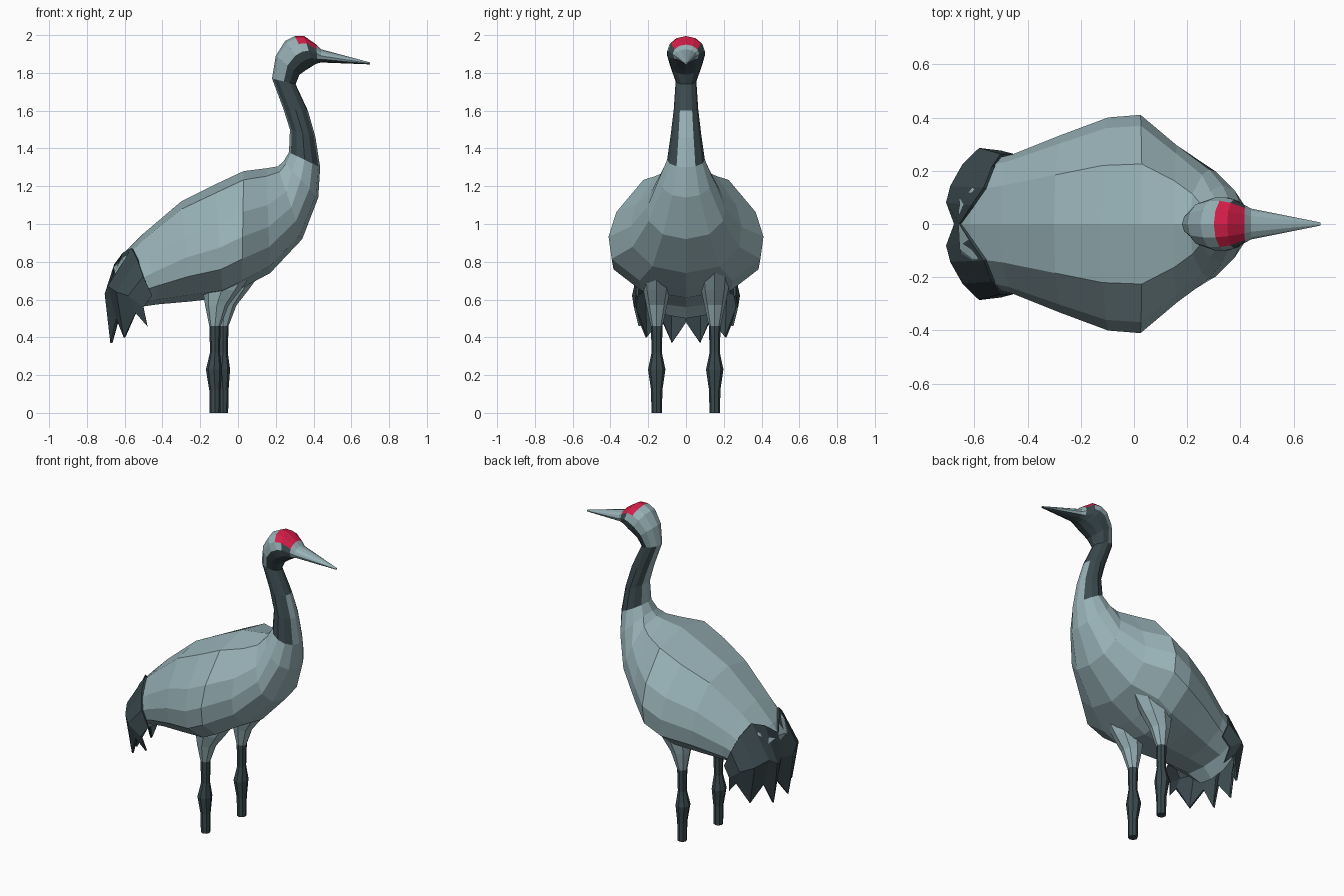
import bpy
import bmesh
import math
from mathutils import Vector

cube = bpy.data.objects.get("Cube")
if cube:
    bpy.data.objects.remove(cube, do_unlink=True)


def make_material(name, rgb):
    mat = bpy.data.materials.new(name)
    mat.use_nodes = True
    mat.diffuse_color = (*rgb, 1)
    mat.node_tree.nodes["Principled BSDF"].inputs["Base Color"].default_value = (*rgb, 1)
    return mat


PALE, DARK, RED = 0, 1, 2
MATERIALS = [make_material("pale grey plumage", (0.31, 0.44, 0.47)),
             make_material("dark slate plumage", (0.042, 0.066, 0.075)),
             make_material("red crown", (0.66, 0.013, 0.065))]


def make_object(name, verts, faces, colors):
    mesh = bpy.data.meshes.new(name)
    mesh.from_pydata(verts, [], faces)
    for mat in MATERIALS:
        mesh.materials.append(mat)
    for poly, color in zip(mesh.polygons, colors):
        poly.material_index = color
    bm = bmesh.new()
    bm.from_mesh(mesh)
    bmesh.ops.recalc_face_normals(bm, faces=bm.faces[:])
    bm.to_mesh(mesh)
    bm.free()
    obj = bpy.data.objects.new(name, mesh)
    bpy.context.collection.objects.link(obj)
    return obj


def loft(name, loops, color_rule):
    """Skin closed loops of equal size, cap both ends; color_rule(ring, segment)."""
    n = len(loops[0])
    verts = [v for loop in loops for v in loop]
    faces, colors = [], []
    for r in range(len(loops) - 1):
        for s in range(n):
            a, b = r * n + s, r * n + (s + 1) % n
            faces.append((a, b, b + n, a + n))
            colors.append(color_rule(r, s))
    faces += [tuple(reversed(range(n))), tuple(range(len(verts) - n, len(verts)))]
    colors += [color_rule(0, 0), color_rule(len(loops) - 2, 0)]
    return make_object(name, verts, faces, colors)


# Half cross-sections from top to bottom: (width, height)
BODY_SECTION = [(0, 1), (.55, .85), (.9, .3), (1, -.12), (.96, -.5), (.6, -.87), (0, -1)]
ROUND_SECTION = [(math.sin(i * math.pi / 6), math.cos(i * math.pi / 6)) for i in range(7)]


def profile_ring(top_x, top_z, low_x, low_z, half_width, section):
    top, low = Vector((top_x, 0, top_z)), Vector((low_x, 0, low_z))
    mid, up = (top + low) / 2, (top - low) / 2
    side = [mid + up * h + Vector((0, half_width * w, 0)) for w, h in section]
    return side + [Vector((p.x, -p.y, p.z)) for p in reversed(side[1:-1])]


# Body, neck, head and beak: top point, bottom point, half width
body_rings = [
    (-.66, .77, -.59, .50, .17), (-.615, .835, -.53, .56, .235), (-.50, .95, -.42, .575, .262),
    (-.30, 1.12, -.25, .59, .335), (-.12, 1.21, -.08, .61, .40), (.03, 1.28, .02, .66, .41),
    (.15, 1.295, .17, .74, .295), (.21, 1.305, .34, .92, .205)]
neck_rings = [
    (.24, 1.33, .425, 1.14, .145), (.27, 1.38, .435, 1.30, .10), (.275, 1.5, .41, 1.46, .08),
    (.24, 1.61, .37, 1.60, .065), (.18, 1.77, .305, 1.74, .055), (.20, 1.89, .325, 1.79, .085),
    (.25, 1.97, .36, 1.815, .10), (.30, 1.995, .385, 1.83, .10), (.35, 1.995, .40, 1.84, .092),
    (.415, 1.95, .42, 1.85, .07), (.44, 1.925, .44, 1.855, .058), (.70, 1.855, .70, 1.845, .006)]
NECK = len(body_rings)


def bird_color(ring, segment):
    step = min(segment, 11 - segment)      # 0 = top strip, 5 = bottom strip
    ring -= NECK
    if ring < 1:
        return PALE
    if ring <= 2:                          # pale bib in front, pale nape behind
        return PALE if step in (0, 5) else DARK
    if ring == 3:
        return PALE if step == 0 else DARK
    if ring in (7, 8) and step <= 1:
        return RED
    if ring == 8:                          # dark face around the beak base
        return DARK
    if ring <= 7:                          # pale back of the head, dark throat
        return PALE if step <= 2 else DARK
    return PALE if step <= 3 else DARK     # beak


loops = [profile_ring(*r, BODY_SECTION) for r in body_rings]
loops += [profile_ring(*r, ROUND_SECTION) for r in neck_rings]
loft("body_neck_and_head", loops, bird_color)

# Tail: curved sheet of hanging feathers with a zigzag lower edge, mirrored in y
tail_columns = [   # top, middle, bottom points from the centre outwards
    [(-.65, 0, .785), (-.67, 0, .63), (-.64, 0, .48)],
    [(-.605, .07, .845), (-.70, .08, .63), (-.67, .075, .37)],
    [(-.56, .135, .87), (-.685, .14, .67), (-.64, .13, .50)],
    [(-.53, .212, .81), (-.64, .22, .64), (-.60, .21, .40)],
    [(-.50, .258, .72), (-.58, .28, .62), (-.54, .26, .53)],
    [(-.455, .258, .62), (-.50, .27, .56), (-.48, .245, .46)]]
mirrored = [[(x, -y, z) for x, y, z in col] for col in reversed(tail_columns[1:])]
columns = mirrored + tail_columns
tail_faces = [(c * 3 + r, c * 3 + r + 1, c * 3 + r + 4, c * 3 + r + 3)
              for c in range(len(columns) - 1) for r in range(2)]
tail = make_object("tail_feathers", [p for col in columns for p in col],
                   tail_faces, [DARK] * len(tail_faces))
thick = tail.modifiers.new("thickness", "SOLIDIFY")
thick.thickness = 0.012
thick.offset = 0


# Legs: pale thigh above a dark knobbly shank
def leg_loop(x, y, z, rx, ry):
    return [(x + rx * math.cos(a), y + ry * math.sin(a), z)
            for a in (i * math.tau / 8 for i in range(8))]


thigh = [(.06, .74, .14, .08), (.035, .65, .10, .072), (.01, .57, .062, .055), (0, .46, .03, .031)]
shank = [(0, .46, .03, .031), (0, .32, .026, .027), (-.005, .23, .043, .046),
         (0, .12, .03, .03), (0, 0, .028, .028)]
for side, x, y in (("left", -.08, .152), ("right", -.122, -.155)):
    for part, rings, color in (("thigh", thigh, PALE), ("shank", shank, DARK)):
        rings = [leg_loop(x + dx, y, z, rx, ry) for dx, z, rx, ry in reversed(rings)]
        loft(f"{side}_{part}", rings, lambda r, s, c=color: c)
